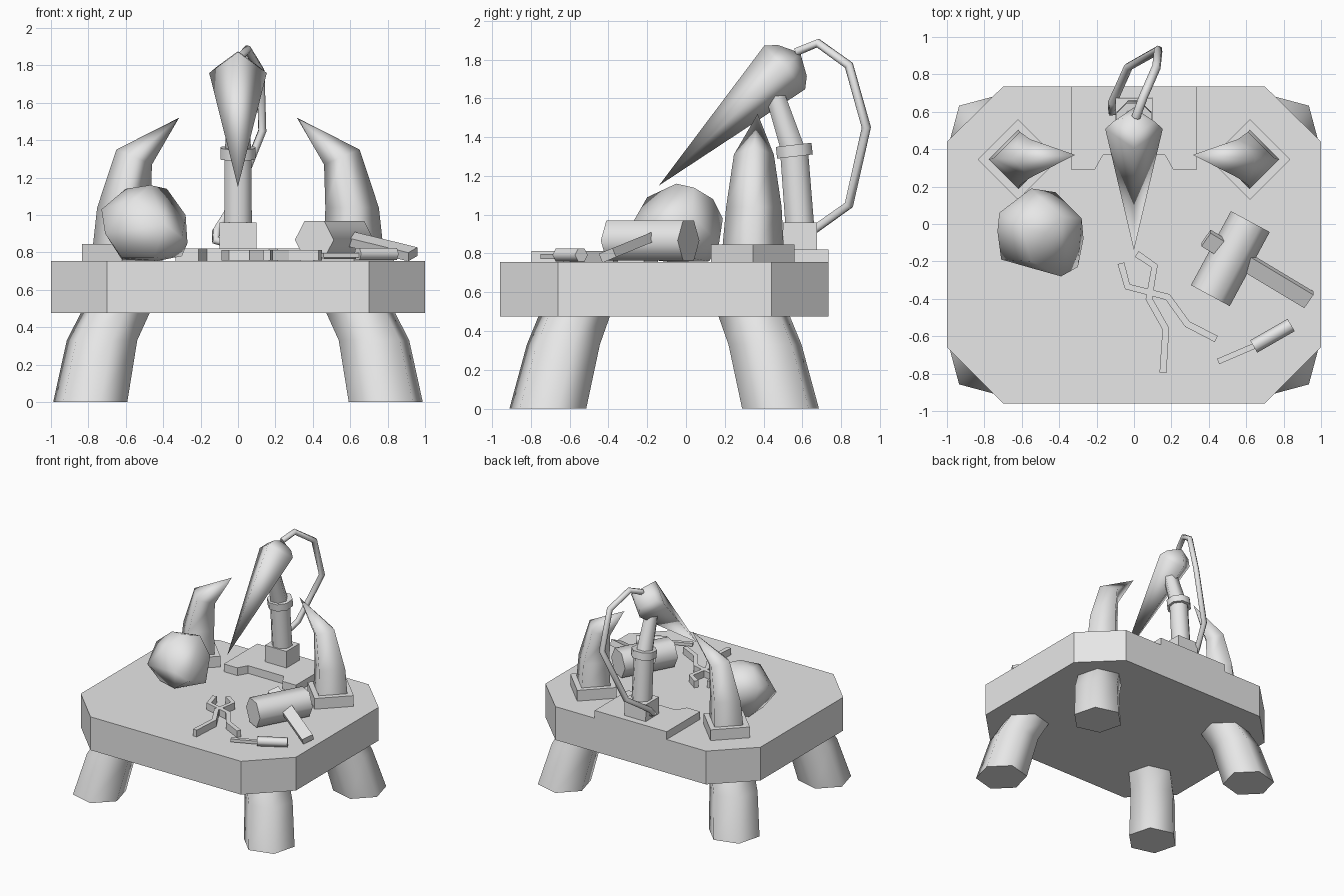
import bpy, bmesh, math
from mathutils import Vector

cube = bpy.data.objects.get("Cube")
if cube:
    bpy.data.objects.remove(cube)

grey = bpy.data.materials.new("plain_grey")
grey.use_nodes = True
grey.diffuse_color = (0.8, 0.8, 0.8, 1)
grey.node_tree.nodes["Principled BSDF"].inputs["Base Color"].default_value = (0.8, 0.8, 0.8, 1)


def finish(name, bm):
    bmesh.ops.recalc_face_normals(bm, faces=bm.faces[:])
    mesh = bpy.data.meshes.new(name)
    bm.to_mesh(mesh)
    bm.free()
    mesh.materials.append(grey)
    obj = bpy.data.objects.new(name, mesh)
    bpy.context.collection.objects.link(obj)
    return obj


def prism(name, outline, z0, z1):
    """Flat outline pulled up from z0 to z1."""
    bm = bmesh.new()
    face = bm.faces.new([bm.verts.new((x, y, z0)) for x, y in outline])
    up = bmesh.ops.extrude_face_region(bm, geom=[face])["geom"]
    bmesh.ops.translate(bm, vec=(0, 0, z1 - z0),
                        verts=[v for v in up if isinstance(v, bmesh.types.BMVert)])
    return finish(name, bm)


def loft(name, centres, radii, sides, phase=0.0, normals=None, smooth=True):
    """Skin of polygon rings along a path; a radius is a number or a (u, v) pair."""
    pts = [Vector(c) for c in centres]
    if not isinstance(radii, list):
        radii = [radii] * len(pts)
    bm = bmesh.new()
    u, rings = Vector((1, 0, 0)), []
    for i, p in enumerate(pts):
        if normals:
            n = Vector(normals[i]).normalized()
        else:
            n = Vector()
            if i:
                n += (p - pts[i - 1]).normalized()
            if i < len(pts) - 1:
                n += (pts[i + 1] - p).normalized()
            n.normalize()
        u = (u - n * u.dot(n)).normalized()
        v = n.cross(u)
        ru, rv = radii[i] if isinstance(radii[i], tuple) else (radii[i], radii[i])
        ring = []
        for k in range(sides):
            a = phase + math.tau * k / sides
            ring.append(bm.verts.new(p + u * ru * math.cos(a) + v * rv * math.sin(a)))
        rings.append(ring)
    for a, b in zip(rings, rings[1:]):
        for k in range(sides):
            j = (k + 1) % sides
            bm.faces.new((a[k], a[j], b[j], b[k])).smooth = smooth
    bm.faces.new(rings[0])
    bm.faces.new(rings[-1])
    bmesh.ops.remove_doubles(bm, verts=bm.verts[:], dist=0.0015)
    return finish(name, bm)


SQ = math.pi / 4
UP = (0, 0, 1)

# Table top with clipped corners
prism("table_top", [(-0.7, -0.96), (0.7, -0.96), (1, -0.66), (1, 0.44),
                    (0.7, 0.735), (-0.7, 0.735), (-1, 0.44), (-1, -0.66)], 0.475, 0.755)

# Four bent six-sided legs
for sx, side in ((1, "left"), (-1, "right")):
    for sy, end in ((1, "back"), (-1, "front")):
        path = [(sx * x, sy * y - 0.1125, z) for x, y, z in
                ((0.79, 0.6, 0), (0.727, 0.52, 0.33), (0.645, 0.455, 0.5))]
        loft(f"{end}_{side}_leg", path, [0.205, 0.195, 0.19], 6,
             math.atan2(sy, sx), [UP] * 3)

# Horns on square feet
for s, side in ((1, "left"), (-1, "right")):
    loft(f"{side}_horn_foot", [(s * 0.62, 0.345, 0.755), (s * 0.62, 0.345, 0.845)],
         0.215, 4, smooth=False)
    loft(f"{side}_horn",
         [(s * 0.62, 0.345, 0.8), (s * 0.61, 0.35, 1.04), (s * 0.555, 0.35, 1.31),
          (s * 0.315, 0.37, 1.52)],
         [0.16, 0.143, 0.103, 0.0005], 4,
         normals=[UP, UP, (-s * 0.08, 0, 0.19), (-s, 0, 1)])

# Boulder
bm = bmesh.new()
for p in ((-.55, .19, .98), (-.72, .06, 1.03), (-.73, -.04, 1.03), (-.71, -.19, .9),
          (-.39, -.28, .95), (-.3, -.23, .88), (-.27, -.08, .85), (-.28, .03, 1),
          (-.42, .17, .85), (-.6, -.02, 1.14), (-.47, -.05, 1.16), (-.38, .04, 1.14),
          (-.5, .14, 1.08), (-.55, -.2, 1.09), (-.62, .05, .76), (-.43, -.08, .755),
          (-.3, 0, .78), (-.45, -.2, .77), (-.62, -.15, .77), (-.45, .12, .76)):
    bm.verts.new(p)
bmesh.ops.convex_hull(bm, input=bm.verts[:])
for f in bm.faces:
    f.smooth = True
finish("boulder", bm)

# Notched plate under the lamp
half = [(0.165, 0.37), (0.21, 0.29), (0.335, 0.29), (0.335, 0.735)]
prism("lamp_plate", half + [(-x, y) for x, y in reversed(half)], 0.755, 0.82)

# Lamp post, collar and neck
loft("post_block", [(0, 0.59, 0.81), (0, 0.587, 0.96)], (0.14, 0.123), 4, SQ,
     [UP] * 2, smooth=False)
loft("post", [(0, 0.587, 0.94), (0, 0.558, 1.32)], [0.08, 0.078], 8, SQ / 2)
loft("collar", [(0, 0.562, 1.3), (0, 0.555, 1.36)], 0.1, 8, SQ / 2)
loft("neck", [(0, 0.55, 1.34), (0, 0.445, 1.66)], [0.07, 0.055], 6)

# Pointed lamp head: tip, wide ring and rounded cap
tip, axis = Vector((0, -0.14, 1.15)), Vector((0, 0.65, 0.61)).normalized()
loft("lamp_head", [tip + axis * d for d in (0, 0.89, 0.943, 1.0)],
     [0.0005, 0.154, 0.11, 0.0005], 4, normals=[axis] * 4)

# Cable looping from the head to the post foot
loft("cable", [(0.01, 0.57, 1.84), (0.05, 0.68, 1.885), (0.12, 0.84, 1.77),
               (0.13, 0.93, 1.45), (-0.03, 0.84, 1.05), (-0.115, 0.65, 0.915),
               (-0.12, 0.6, 0.865), (0, 0.63, 0.835)], 0.024, 6)

# Hammer: six-sided head and sloping handle pushed through it
loft("hammer_head", [(0.408, -0.383, 0.867), (0.622, 0.013, 0.867)], 0.118, 6)
loft("hammer_handle", [(0.385, -0.075, 0.925), (0.935, -0.405, 0.79)],
     (0.064, 0.035), 4, SQ, smooth=False)

# Chisel
loft("chisel_handle", [(0.64, -0.655, 0.792), (0.84, -0.54, 0.792)], 0.038, 6)
loft("chisel_blade", [(0.45, -0.735, 0.785), (0.66, -0.645, 0.785)],
     (0.022, 0.018), 4, SQ, smooth=False)

# Crossed tongs
arms = {"tong_arm_a": [(-0.07, -0.21), (-0.035, -0.335), (0.18, -0.39),
                       (0.285, -0.535), (0.44, -0.615)],
        "tong_arm_b": [(0.015, -0.16), (0.11, -0.225), (0.08, -0.4),
                       (0.17, -0.56), (0.155, -0.795)]}
for name, path in arms.items():
    loft(name, [(x, y, 0.785) for x, y in path], (0.026, 0.04), 4, SQ, smooth=False)
